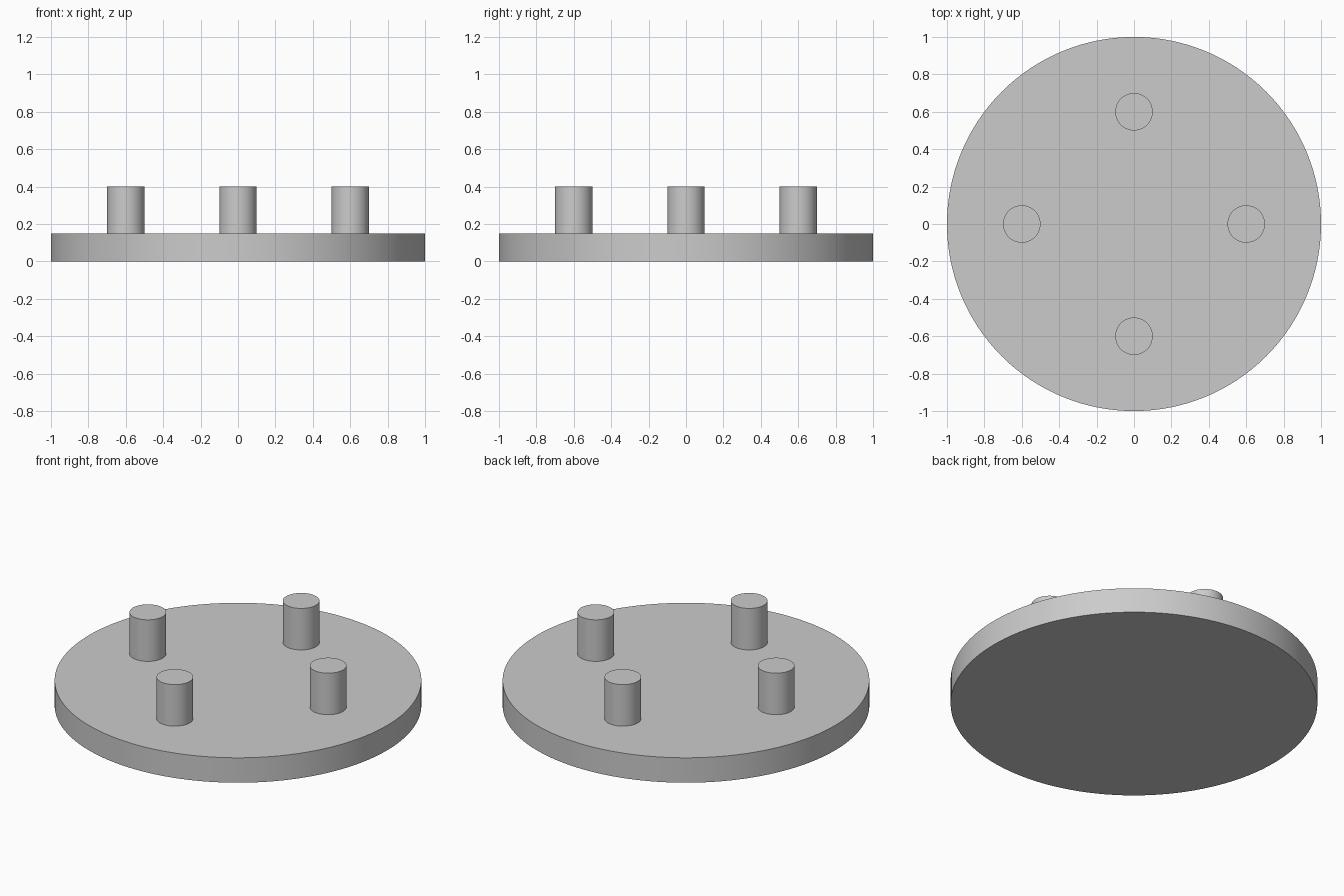
import bpy
from math import cos, sin, pi, radians

cube = bpy.data.objects.get("Cube")
if cube:
    bpy.data.objects.remove(cube, do_unlink=True)

# Single grey material
GREY = (0.6, 0.6, 0.6, 1)
grey = bpy.data.materials.new("plain_grey")
grey.use_nodes = True
grey.diffuse_color = GREY
grey.node_tree.nodes["Principled BSDF"].inputs["Base Color"].default_value = GREY


def cylinder(name, radius, bottom, top, x=0, y=0, sides=64):
    bpy.ops.mesh.primitive_cylinder_add(
        vertices=sides, radius=radius, depth=top - bottom,
        location=(x, y, (bottom + top) / 2))
    obj = bpy.context.object
    obj.name = name
    obj.data.materials.append(grey)
    bpy.ops.object.shade_smooth_by_angle(angle=radians(30))
    return obj


# Round base plate
BASE_TOP = 0.15
cylinder("base_disc", 1, 0, BASE_TOP, sides=128)

# Four upright pegs, evenly spaced around the plate
PEG_RING = 0.6
for i, side in enumerate(("left", "back", "right", "front")):
    angle = i * pi / 2
    cylinder(side + "_peg", 0.1, BASE_TOP, 0.4,
             PEG_RING * cos(angle), PEG_RING * sin(angle))
